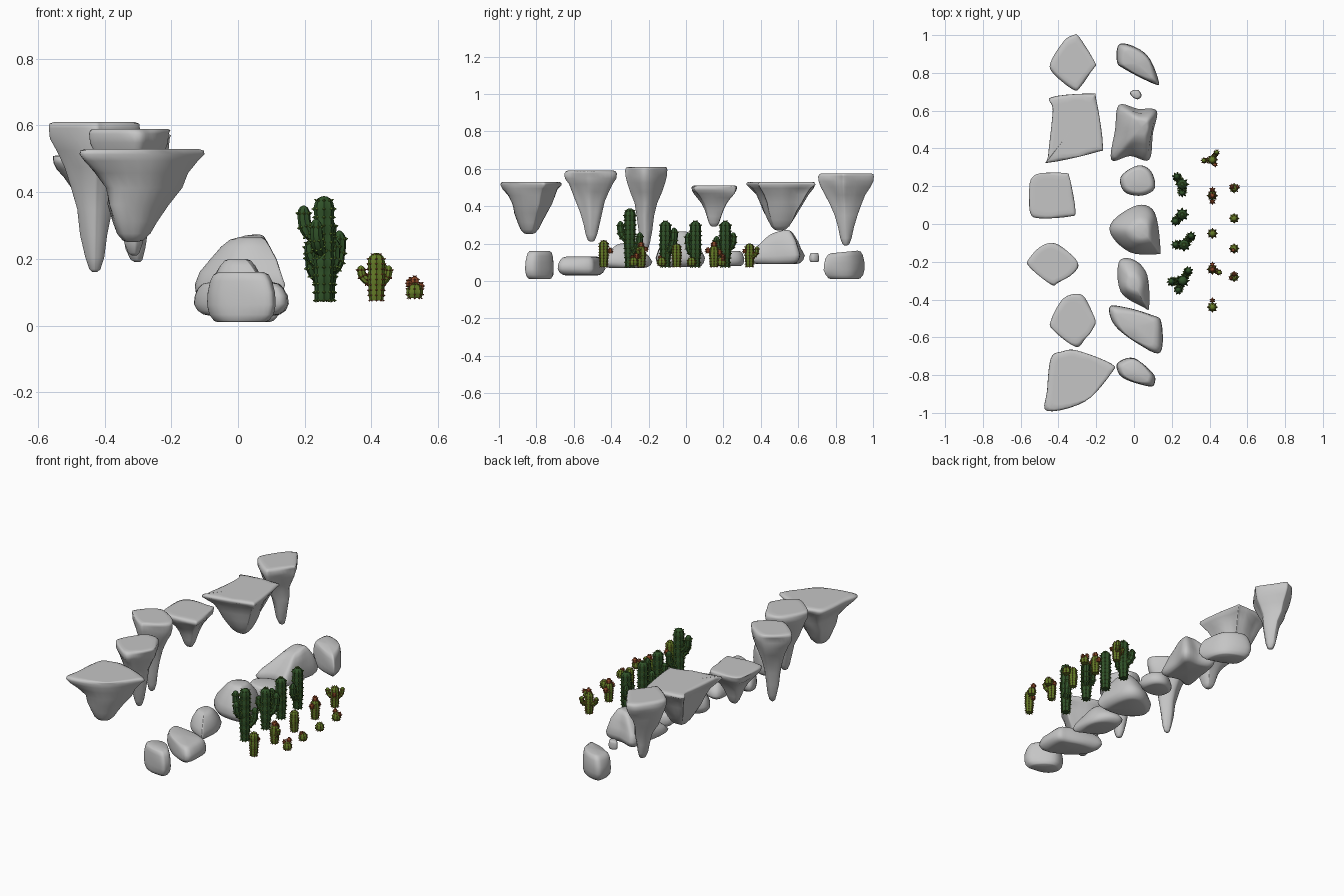
import bpy, bmesh, math
from mathutils import Vector, noise

if "Cube" in bpy.data.objects:
    bpy.data.objects.remove(bpy.data.objects["Cube"])


def material(name, rgb):
    m = bpy.data.materials.new(name)
    m.diffuse_color = (*rgb, 1)
    m.use_nodes = True
    m.node_tree.nodes["Principled BSDF"].inputs["Base Color"].default_value = m.diffuse_color
    return m


STONE = material("grey stone", (0.56, 0.56, 0.56))
DARK = material("dark green skin", (0.03, 0.085, 0.022))
PALE = material("leaf green spines", (0.11, 0.21, 0.03))
OLIVE = material("olive green skin", (0.13, 0.2, 0.02))
RED = material("rust red spines", (0.3, 0.075, 0.025))


def finish(bm, name, mats, angle=None):
    bmesh.ops.recalc_face_normals(bm, faces=bm.faces)
    for f in bm.faces:
        f.smooth = True
    me = bpy.data.meshes.new(name)
    bm.to_mesh(me)
    bm.free()
    for m in mats:
        me.materials.append(m)
    ob = bpy.data.objects.new(name, me)
    bpy.context.collection.objects.link(ob)
    if angle:
        me.set_sharp_from_angle(angle=math.radians(angle))
    return ob


def skin(bm, rings, mat=0):
    """Join rings of points into a closed surface."""
    vr = [[bm.verts.new(p) for p in r] for r in rings]
    n = len(vr[0])
    for a, b in zip(vr, vr[1:]):
        for i in range(n):
            j = (i + 1) % n
            bm.faces.new((a[i], a[j], b[j], b[i])).material_index = mat
    for r, c in ((vr[0], rings[0]), (vr[-1], rings[-1])):
        mid = bm.verts.new(sum(c, Vector()) / n)
        for i in range(n):
            bm.faces.new((r[i], r[(i + 1) % n], mid)).material_index = mat


def smooth_outline(pts, per=5):
    """Closed Catmull-Rom curve through the points."""
    p = [Vector((*q, 0)) for q in pts]
    n, out = len(p), []
    for i in range(n):
        a, b, c, d = (p[(i + k) % n] for k in (-1, 0, 1, 2))
        for k in range(per):
            t = k / per
            out.append(0.5 * (2 * b + (c - a) * t + (2 * a - 5 * b + 4 * c - d) * t * t
                              + (3 * b - a - 3 * c + d) * t ** 3))
    return out


def rock(name, pts, z0, z1, profile, foot=None, top=None, tilt=(0, 0), rough=0.07):
    """Loft an outline; profile is (height 0-1, size 0-1) from z0 to z1."""
    ol = smooth_outline(pts)
    c = (Vector((min(p.x for p in ol), min(p.y for p in ol), 0))
         + Vector((max(p.x for p in ol), max(p.y for p in ol), 0))) / 2
    foot = Vector((*foot, 0)) if foot else c
    top = Vector((*top, 0)) if top else c
    mean = sum((p - c).length for p in ol) / len(ol)
    rings = []
    for t, s in profile:
        ring = []
        centre = c.lerp(foot, (1 - s) if t < 0.5 else 0).lerp(top, (1 - s) if t > 0.5 else 0)
        for p in ol:
            d = p - c
            d = d.lerp(d.normalized() * mean, 0.75 * (1 - s))
            k = 1 + rough * noise.noise(Vector((p.x * 9, p.y * 9, (z0 + t * (z1 - z0)) * 9)))
            if s > 0.97:
                k = 1
            q = centre + d * s * k
            q.z = z0 + t * (z1 - z0) + t * (tilt[0] * (q.x - c.x) + tilt[1] * (q.y - c.y))
            ring.append(q)
        rings.append(ring)
    bm = bmesh.new()
    skin(bm, rings)
    finish(bm, name, [STONE])


# hanging rocks: flat rim above a tapering point
WIDE = [(0, .08), (.02, .18), (.09, .29), (.22, .39), (.4, .51), (.58, .63), (.74, .77),
        (.87, .93), (.94, 1), (.98, .99), (1, .93), (1, .8)]
SLIM = [(0, .06), (.02, .14), (.1, .23), (.25, .32), (.42, .42), (.57, .55), (.7, .72),
        (.81, .89), (.89, .98), (.96, 1), (.99, .96), (1, .88), (1, .7)]
rock("hanging_rock_1", [(-.44, -.71), (-.38, -.675), (-.30, -.67), (-.12, -.74), (-.12, -.79),
     (-.26, -.94), (-.46, -.99), (-.46, -.88)], .25, .53, WIDE, (-.32, -.84), rough=.15)
rock("hanging_rock_2", [(-.31, -.37), (-.26, -.39), (-.21, -.5), (-.22, -.55), (-.26, -.61),
     (-.31, -.65), (-.43, -.56), (-.44, -.51), (-.38, -.4)], .21, .59, SLIM, (-.31, -.505), rough=.15)
rock("hanging_rock_3", [(-.43, -.1), (-.37, -.13), (-.3, -.2), (-.31, -.25), (-.4, -.31),
     (-.44, -.32), (-.55, -.23), (-.56, -.19), (-.48, -.12)], .16, .61, SLIM, (-.43, -.22), rough=.15)
rock("hanging_rock_4", [(-.52, .26), (-.37, .27), (-.34, .24), (-.31, .07), (-.34, .04),
     (-.5, .03), (-.55, .06), (-.55, .17)], .29, .51, SLIM, (-.43, .15), rough=.15)
rock("hanging_rock_5", [(-.44, .67), (-.23, .69), (-.2, .66), (-.165, .42), (-.2, .38),
     (-.45, .325), (-.455, .36), (-.43, .6)], .27, .53, WIDE, (-.32, .5), rough=.15)
rock("hanging_rock_6", [(-.32, 1), (-.29, .99), (-.21, .86), (-.22, .82), (-.28, .73),
     (-.32, .71), (-.43, .8), (-.44, .86), (-.37, .97)], .19, .575, SLIM, (-.3, .855), rough=.15)

# ground rocks: boulders with a blunt or narrow crown
BLOCK = [(0, .72), (.03, .82), (.15, .94), (.35, 1), (.6, .98), (.82, .91), (.95, .82), (1, .68)]
PEAK = [(0, .7), (.03, .84), (.12, .95), (.25, 1), (.45, .9), (.65, .75), (.85, .55), (.96, .4), (1, .25)]
rock("ground_rock_1", [(-.08, -.73), (0, -.71), (.1, -.79), (.11, -.84), (.08, -.86),
     (-.05, -.82), (-.09, -.77)], 0.01, .16, BLOCK)
rock("ground_rock_2", [(-.13, -.44), (-.05, -.44), (.09, -.48), (.145, -.52), (.14, -.68),
     (.03, -.64), (-.1, -.54)], .03, .13, BLOCK)
rock("ground_rock_3", [(-.08, -.2), (0, -.19), (.07, -.27), (.08, -.44), (.05, -.44),
     (-.07, -.36)], .07, .2, PEAK, top=(0, -.32))
rock("ground_rock_4", [(-.11, .02), (.02, .1), (.11, .06), (.14, -.13), (.12, -.16),
     (-.02, -.15), (-.12, -.06)], .075, .265, PEAK, top=(.05, -.04))
rock("ground_rock_5", [(-.07, .25), (.02, .31), (.09, .28), (.11, .19), (.04, .15),
     (-.05, .17)], .08, .16, BLOCK)
rock("ground_rock_6", [(-.08, .63), (.02, .61), (.12, .6), (.1, .48), (.08, .34), (-.02, .36),
     (-.12, .34), (-.1, .5)], .09, .255, PEAK, top=(.05, .52), tilt=(.12, .2))
rock("ground_pebble", [(-.02, .7), (.02, .71), (.04, .68), (.02, .66), (-.01, .675)], .1, .15, BLOCK)
rock("ground_rock_8", [(-.08, .95), (0, .94), (.08, .88), (.13, .76), (.11, .74), (-.05, .82),
     (-.09, .86)], .01, .155, BLOCK, tilt=(0, .1))


def spine(bm, p, out, along, size):
    """Small pyramid standing on the skin."""
    side = out.cross(along).normalized()
    base = [bm.verts.new(p - out * .001 + d * size) for d in (side, along, -side, -along)]
    tip = bm.verts.new(p + out * size * 1.3)
    for i in range(4):
        bm.faces.new((base[i], base[(i + 1) % 4], tip)).material_index = 1
    bm.faces.new(base).material_index = 1


def stem(bm, a, ctrl, b, d, r, mat=0, gap=.018, size=.0055, ribs=8):
    """Ribbed, round-tipped stem along a quadratic curve with rows of spines."""
    a, ctrl, b, d = Vector(a), Vector(ctrl), Vector(b), Vector(d)
    normal = d.cross(Vector((0, 0, 1)))
    length = (b - a).length
    m = max(8, int(length / .009))
    ts = [i / m * (1 - r / length) for i in range(m)]
    ts += [1 - r / length * (1 - math.sin(math.radians(k))) for k in (15, 35, 55, 72, 84)]
    rings, last = [], -1
    for t in ts:
        c = a * (1 - t) ** 2 + ctrl * 2 * t * (1 - t) + b * t * t
        tan = ((ctrl - a) * (1 - t) + (b - ctrl) * t).normalized()
        other = tan.cross(normal)
        u = max(0, 1 - (1 - t) * length / r)
        rad = r * math.sqrt(max(.004, 1 - u * u)) * (.8 + .2 * min(1, t * 3))
        rad *= 1 + .04 * math.sin(t * length * 120)
        ring = []
        grow = t * length - last >= gap
        for i in range(ribs * 2):
            g = math.pi * i / ribs
            out = normal * math.cos(g) + other * math.sin(g)
            p = c + out * rad * (1 if i % 2 == 0 else .84)
            ring.append(p)
            if grow and i % 2 == 0:
                spine(bm, p, (out + tan * u).normalized(), tan, size)
        if grow:
            last = t * length
        rings.append(ring)
    skin(bm, rings, mat)


def cactus(name, x, y, top, r, arms, arm_r, mats, base=.075, pups=(), **kw):
    """Trunk with arms (angle, start z, reach, top z) and pups (angle, reach, z, radius)."""
    bm = bmesh.new()
    stem(bm, (x, y, base), (x, y, (base + top) / 2), (x, y, top), (1, 0, 0), r, **kw)
    for ang, z, reach, zt in arms:
        d = Vector((math.cos(math.radians(ang)), math.sin(math.radians(ang)), 0))
        p = Vector((x, y, z))
        stem(bm, p, p + d * reach * 1.15, Vector((x, y, zt)) + d * reach, d, arm_r, **kw)
    for ang, reach, z, pr in pups:
        d = Vector((math.cos(math.radians(ang)), math.sin(math.radians(ang)), 0))
        p = Vector((x, y, z)) + d * reach
        q = p + Vector((0, 0, pr * 2.1))
        stem(bm, p, (p + q) / 2, q, (1, 0, 0), pr, 1, .008, .004, 6)
    finish(bm, name, mats, 50)


# tall dark cacti
TALL = [(.255, .21, .32, [(125, .17, .05, .26), (270, .14, .045, .24)]),
        (.255, .05, .32, [(225, .14, .05, .26)]),
        (.265, -.11, .32, [(50, .16, .06, .285), (180, .18, .045, .26)]),
        (.258, -.30, .388, [(185, .26, .06, .36), (245, .22, .055, .32), (60, .16, .06, .26)])]
for i, (x, y, top, arms) in enumerate(TALL):
    cactus(f"tall_cactus_{i + 1}", x, y, top, .03, arms, .02, [DARK, PALE])

# medium olive cacti with red spines
MEDIUM = [(.34, .2, [(60, .13, .045, .185), (185, .13, .045, .18)], [(300, .03, .15, .01)]),
          (.15, .19, [], [(0, 0, .18, .015), (90, .03, .14, .013), (270, .032, .15, .013)]),
          (-.05, .2, [], []),
          (-.24, .19, [(335, .13, .04, .18)], [(0, 0, .175, .016), (90, .025, .16, .011)]),
          (-.44, .218, [], [(90, .035, .15, .012)])]
for i, (y, top, arms, pups) in enumerate(MEDIUM):
    cactus(f"medium_cactus_{i + 1}", .415, y, top, .025, arms, .013, [OLIVE, RED], pups=pups,
           gap=.014, size=.0038)

# small round cacti
SMALL = [(.19, [(150, .014, .118, .012), (20, .02, .11, .009)]), (.03, []),
         (-.13, [(240, .01, .115, .01)]), (-.28, [(90, .015, .12, .013), (200, .018, .118, .009)])]
for i, (y, pups) in enumerate(SMALL):
    cactus(f"small_cactus_{i + 1}", .53, y, .128, .0245, [], .01, [OLIVE, RED], base=.082,
           pups=pups, gap=.01, size=.0038)
